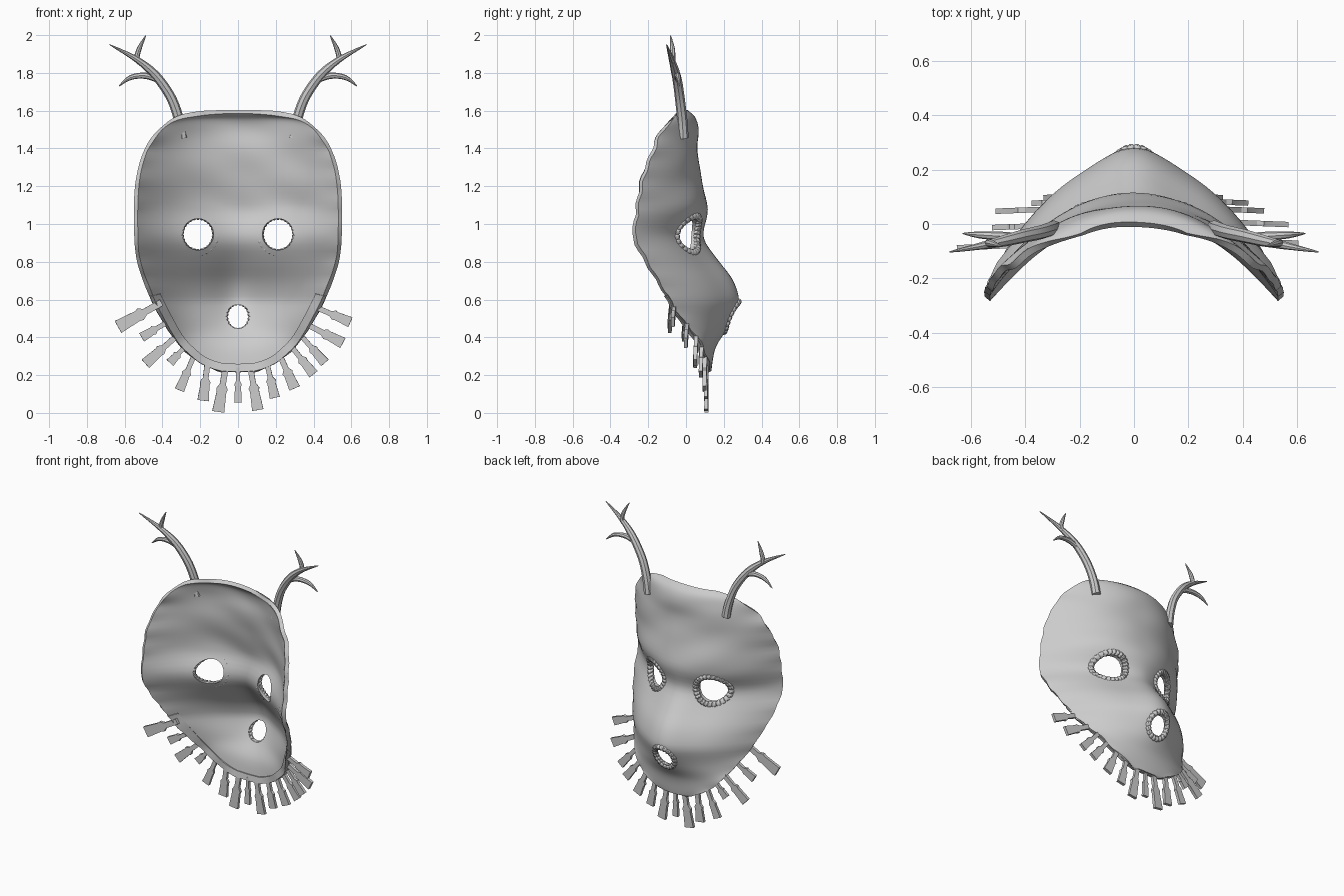
import bpy, bmesh, math
from mathutils import Vector

if "Cube" in bpy.data.objects:
    bpy.data.objects.remove(bpy.data.objects["Cube"])


def interp(table, z):
    """Smooth cubic interpolation through (z, value) pairs, z rising."""
    n = len(table)
    z = max(table[0][0], min(table[-1][0], z))
    i = next(k for k in range(n - 1) if z <= table[k + 1][0])

    def slope(k):
        a, b = table[max(k - 1, 0)], table[min(k + 1, n - 1)]
        return (b[1] - a[1]) / (b[0] - a[0])
    (z0, v0), (z1, v1) = table[i], table[i + 1]
    h = z1 - z0
    s = (z - z0) / h
    return (v0 * (1 + 2 * s) * (1 - s) ** 2 + v1 * s * s * (3 - 2 * s)
            + h * s * (1 - s) * (slope(i) * (1 - s) - slope(i + 1) * s))


# Face profiles: half width, rim depth, centre line depth, roundness
WIDTH = [(.22, .09), (.235, .14), (.27, .21), (.36, .31), (.5, .4), (.62, .46), (.8, .525),
         (.95, .54), (1.2, .535), (1.36, .5), (1.46, .445), (1.53, .375), (1.57, .3), (1.595, .19)]
RIM = [(.22, .115), (.3, .1), (.4, .05), (.5, -.03), (.6, -.09), (.8, -.21), (.94, -.278),
       (1.0, -.268), (1.2, -.24), (1.4, -.17), (1.5, -.125), (1.595, -.035)]
CENTRE = [(.22, .12), (.35, .145), (.45, .205), (.55, .255), (.6, .268), (.7, .235), (.8, .16),
          (.9, .09), (.96, .08), (1.05, .1), (1.12, .098), (1.25, .065), (1.4, .05),
          (1.5, .05), (1.56, .035), (1.595, .0)]
POWER = [(.22, 1.9), (.4, 2.1), (.6, 2.2), (.8, 1.95), (.95, 1.75), (1.1, 2.2), (1.6, 2.3)]
MUZZLE = [(.3, 0), (.45, .13), (.6, .15), (.8, .13), (.95, 0), (1.0, 0), (1.6, 0)]
EYE_X, EYE_Z, MOUTH_Z = .212, .945, .51


def surf(x, z):
    t = min(1, abs(x) / interp(WIDTH, z))
    rim = interp(RIM, z)
    m = interp(MUZZLE, z)
    f = (1 - m) * (1 - t ** interp(POWER, z)) + m * math.exp(-(x / .13) ** 2)
    y = rim + (interp(CENTRE, z) - rim) * f + .005 * math.sin(z * 55) * t ** 8
    d2 = (abs(x) - EYE_X) ** 2 + (z - EYE_Z) ** 2
    y -= .012 * math.exp(-d2 / .012)
    if z > 1.05:
        y += .004 * math.sin(z * 26 + 5 * x) * math.sin(x * 11 + 1)
    return y


def make(name, verts, faces, thick=0, angle=40):
    me = bpy.data.meshes.new(name)
    me.from_pydata([tuple(v) for v in verts], [], faces)
    bm = bmesh.new()
    bm.from_mesh(me)
    bmesh.ops.recalc_face_normals(bm, faces=bm.faces)
    bm.to_mesh(me)
    bm.free()
    ob = bpy.data.objects.new(name, me)
    bpy.context.collection.objects.link(ob)
    if thick:
        m = ob.modifiers.new("thickness", 'SOLIDIFY')
        m.thickness, m.offset = thick, 0
        apply(ob)
    smooth(ob, angle)
    return ob


def activate(ob):
    bpy.ops.object.select_all(action='DESELECT')
    ob.select_set(True)
    bpy.context.view_layer.objects.active = ob


def apply(ob):
    activate(ob)
    for m in list(ob.modifiers):
        bpy.ops.object.modifier_apply(modifier=m.name)


def smooth(ob, angle):
    activate(ob)
    bpy.ops.object.shade_smooth_by_angle(angle=math.radians(angle))


def grid_faces(rows, cols, wrap=False):
    return [(i * cols + j, i * cols + (j + 1) % cols,
             (i + 1) * cols + (j + 1) % cols, (i + 1) * cols + j)
            for i in range(rows - 1) for j in range(cols if wrap else cols - 1)]


# Face shell, with slightly rounded top and bottom rows
R, C = 70, 57
verts = []
for i in range(R):
    c = math.cos(math.pi * i / (R - 1))
    z = .9075 + .6875 * c
    for j in range(C):
        t = math.sin(math.pi / 2 * (2 * j / (C - 1) - 1) * .8) / math.sin(math.pi * .4)
        x = t * interp(WIDTH, z)
        verts.append((x, surf(x, z), z - .008 * c ** 31 * t * t))
mask = make("mask_shell", verts, grid_faces(R, C), .026)

# Eye and mouth openings
for x, z, r in ((-EYE_X, EYE_Z, .083), (EYE_X, EYE_Z, .083), (0, MOUTH_Z, .063)):
    bpy.ops.mesh.primitive_cylinder_add(vertices=24, radius=r, depth=2, location=(x, 0, z),
                                        rotation=(math.pi / 2, 0, 0))
    cutter = bpy.context.object
    cutter.name = "hole_cutter"
    cutter.hide_render = True
    m = mask.modifiers.new("hole", 'BOOLEAN')
    m.operation, m.object, m.solver = 'DIFFERENCE', cutter, 'EXACT'
    apply(mask)
    bpy.data.objects.remove(cutter)
smooth(mask, 40)


# Ribbed rings that follow the face around each opening
def ring(name, cx, cz, rx, rz, minor, ribs):
    n, k = ribs * 4, 8
    vs = []
    for i in range(n):
        a = 2 * math.pi * i / n
        m = minor * (.76 if i % 4 == 0 else 1)
        for j in range(k):
            b = 2 * math.pi * j / k
            x = cx + (rx + m * math.cos(b)) * math.cos(a)
            z = cz + (rz + m * math.cos(b)) * math.sin(a)
            y = surf(cx + rx * math.cos(a), cz + rz * math.sin(a))
            vs.append((x, y + .008 + m * math.sin(b), z))
    fs = [(i * k + j, i * k + (j + 1) % k, (i + 1) % n * k + (j + 1) % k, (i + 1) % n * k + j)
          for i in range(n) for j in range(k)]
    make(name, vs, fs)


ring("eye_ring_left", -EYE_X, EYE_Z, .095, .098, .021, 26)
ring("eye_ring_right", EYE_X, EYE_Z, .095, .098, .021, 26)
ring("mouth_ring", 0, MOUTH_Z, .071, .079, .019, 20)

# Chin band along the lower rim
side = [(interp(WIDTH, .62 - .4 * math.sin(math.pi / 2 * i / 20)),
         .62 - .4 * math.sin(math.pi / 2 * i / 20)) for i in range(21)]
path = [(-x, z) for x, z in side] + [(0, .216)] + side[::-1]
verts = []
for x, z in path:
    inward = (Vector((0, .75)) - Vector((x, z))).normalized() * .042
    verts += [(x, surf(x, z) - .01, z),
              (x + inward.x, surf(x + inward.x, z + inward.y) - .012, z + inward.y)]
make("chin_band", verts, grid_faces(len(path), 2), .022)

# Fringe tabs: root x, root z, tip x, tip z, half width
TABS = [(-.43, .57, -.635, .455, .036), (-.4, .465, -.51, .4, .026), (-.35, .385, -.49, .26, .03),
        (-.295, .335, -.36, .265, .024), (-.245, .275, -.31, .12, .026),
        (-.165, .235, -.185, .065, .03), (-.07, .215, -.105, .005, .032), (0, .22, 0, .055, .02),
        (.07, .215, .105, .015, .03), (.16, .235, .195, .08, .027), (.235, .275, .3, .13, .03),
        (.3, .33, .4, .205, .027), (.355, .385, .46, .265, .026), (.4, .45, .555, .37, .03),
        (.445, .545, .595, .48, .028)]
SHAPE = [(-.12, .5), (.3, .5), (.42, .95), (.5, .8), (1, 1)]
for i, (rx, rz, tx, tz, w) in enumerate(TABS):
    root, axis = Vector((rx, rz)), Vector((tx - rx, tz - rz))
    perp = Vector((-axis.y, axis.x)).normalized() * w
    y = interp(RIM, rz) - .006
    left = [root + axis * s + perp * k for s, k in SHAPE]
    right = [root + axis * s - perp * k for s, k in SHAPE]
    vs = [(p.x, y - .04 * (abs(p.x) - abs(rx)), max(.001, p.y))
          for pair in zip(left, right) for p in pair]
    make(f"fringe_tab_{i + 1}", vs, grid_faces(len(SHAPE), 2), .02, 25)


# Antlers: tapering branches swept along a path of (x, y, z, radius)
def branch(name, pts, sides=8):
    vs = []
    P = [Vector(p[:3]) for p in pts]
    steps = []
    for i in range(len(P) - 1):
        a, b = P[max(i - 1, 0)], P[min(i + 2, len(P) - 1)]
        for k in range(4):
            s = k / 4
            m0, m1 = (P[i + 1] - a) / 2, (b - P[i]) / 2
            q = (P[i] * (1 + 2 * s) * (1 - s) ** 2 + P[i + 1] * s * s * (3 - 2 * s)
                 + m0 * s * (1 - s) ** 2 - m1 * s * s * (1 - s))
            steps.append((q, pts[i][3] * (1 - s) + pts[i + 1][3] * s))
    steps.append((P[-1], pts[-1][3]))
    n = len(steps)
    for i, (q, r) in enumerate(steps):
        tan = (steps[min(i + 1, n - 1)][0] - steps[max(i - 1, 0)][0]).normalized()
        u = tan.cross(Vector((0, 1, 0))).normalized()
        v = tan.cross(u)
        for j in range(sides):
            a = 2 * math.pi * j / sides
            vs.append(q + (u * math.cos(a) + v * math.sin(a)) * r)
    fs = grid_faces(n, sides, True)
    fs += [tuple(range(sides)), tuple(range((n - 1) * sides, n * sides))]
    make(name, vs, fs, angle=35)


BRANCHES = {
    "beam": [(.295, -.015, 1.455, .029), (.312, -.02, 1.55, .027), (.35, -.032, 1.66, .026),
             (.41, -.045, 1.755, .025), (.47, -.06, 1.82, .022), (.55, -.078, 1.88, .015),
             (.68, -.103, 1.95, .002)],
    "upper_tine": [(.51, -.07, 1.845, .012), (.535, -.07, 1.875, .015), (.522, -.072, 1.93, .013),
                   (.488, -.082, 1.998, .002)],
    "lower_tine": [(.42, -.047, 1.76, .014), (.49, -.045, 1.785, .017), (.57, -.04, 1.775, .013),
                   (.63, -.035, 1.73, .002)]}
for label, sx in (("left", -1), ("right", 1)):
    for part, pts in BRANCHES.items():
        branch(f"antler_{part}_{label}", [(sx * x, y, z, r) for x, y, z, r in pts])
